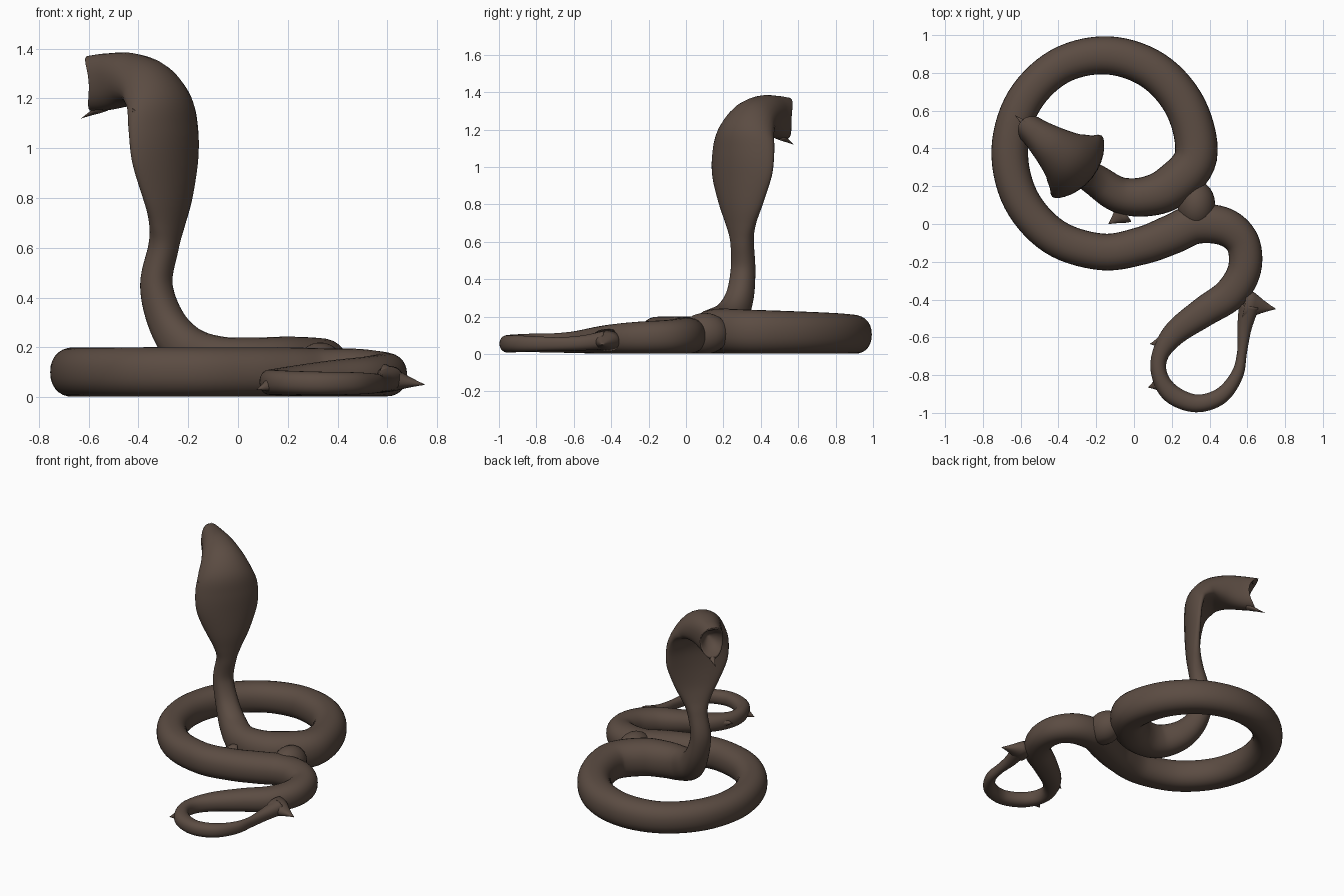
import bpy, bmesh, math
from mathutils import Vector

if "Cube" in bpy.data.objects:
    bpy.data.objects.remove(bpy.data.objects["Cube"])

skin = bpy.data.materials.new("dark brown skin")
skin.diffuse_color = (0.105, 0.072, 0.055, 1)
skin.use_nodes = True
skin.node_tree.nodes["Principled BSDF"].inputs["Base Color"].default_value = skin.diffuse_color
UP = Vector((0, 0, 1))
FACE = Vector((-0.78, 0.63, 0)).normalized()    # direction the head looks
SIDE = Vector((-0.63, -0.78, 0)).normalized()   # across the hood
SEG = 28


def finish(bm, name):
    bmesh.ops.recalc_face_normals(bm, faces=bm.faces)
    for v in bm.verts:
        v.co.z = max(v.co.z, 0.003)
    me = bpy.data.meshes.new(name)
    bm.to_mesh(me)
    bm.free()
    me.materials.append(skin)
    for p in me.polygons:
        p.use_smooth = True
    ob = bpy.data.objects.new(name, me)
    bpy.context.collection.objects.link(ob)
    return ob


def spline(keys, steps=7):
    """Catmull-Rom through tuples of any length."""
    out = []
    n = len(keys)
    for i in range(n - 1):
        p0, p1, p2, p3 = (keys[max(0, min(n - 1, i + k))] for k in (-1, 0, 1, 2))
        for s in range(steps):
            t = s / steps
            out.append([0.5 * (2 * b + (c - a) * t + (2 * a - 5 * b + 4 * c - d) * t * t
                               + (3 * b - a - 3 * c + d) * t ** 3)
                        for a, b, c, d in zip(p0, p1, p2, p3)])
    out.append(list(keys[-1]))
    return out


def ring(c, t, s, a, b, curl, jut):
    n = t.cross(s).normalized()
    pts = []
    for k in range(SEG):
        w = 2 * math.pi * k / SEG
        cu, sv = math.cos(w), math.sin(w)
        u = math.copysign(abs(cu) ** 0.9, cu)
        v = math.copysign(abs(sv) ** 0.9, sv)
        pts.append(c + s * (a * u) + n * (b * v - curl * u * u) + t * (jut * (v * v - 0.5)))
    return pts


def skin_rings(rings, name):
    bm = bmesh.new()
    vs = [[bm.verts.new(p) for p in r] for r in rings]
    for r0, r1 in zip(vs, vs[1:]):
        for k in range(SEG):
            j = (k + 1) % SEG
            bm.faces.new((r0[k], r0[j], r1[j], r1[k]))
    bm.faces.new(vs[0])
    bm.faces.new(vs[-1])
    return finish(bm, name)


def loft(keys, name, mouth=False):
    """keys: x, y, z, half width, half height, forward curl, rim jut"""
    full = []
    for i, k in enumerate(keys):
        a, b = Vector(keys[max(0, i - 1)][:3]), Vector(keys[min(len(keys) - 1, i + 1)][:3])
        s = SIDE if mouth and k[2] > 0.25 else UP.cross(b - a).normalized()
        full.append(tuple(k) + tuple(s))
    pts = spline(full)
    rings = []
    for i, p in enumerate(pts):
        t = (Vector(pts[min(len(pts) - 1, i + 1)][:3]) - Vector(pts[max(0, i - 1)][:3])).normalized()
        s = Vector(p[7:10])
        s = (s - t * s.dot(t)).normalized()
        rings.append(ring(Vector(p[:3]), t, s, *p[3:7]))
    if mouth:  # fold the last ring back inside for the open mouth
        c = Vector(pts[-1][:3])
        for back, f in ((0.005, 0.88), (0.05, 0.6), (0.1, 0.08)):
            rings.append([c + (q - c) * f - FACE * back for q in rings[-1 if f == 0.88 else base]])
            base = len(pts) - 1
    return skin_rings(rings, name)


def spike(base, tip, r, name, flat=1.0):
    base, tip = Vector(base), Vector(tip)
    t = (tip - base).normalized()
    s = UP.cross(t).normalized()
    rings = [ring(base.lerp(tip, f), t, s, r * g, r * g * flat, 0, 0)
             for f, g in ((0, 1), (0.3, 0.75), (0.6, 0.4), (0.85, 0.15), (1, 0.02))]
    return skin_rings(rings, name)


# tail loop and the winding rear body
tail = [(.61, -.43, .075, .055, .05), (.585, -.55, .06, .038, .04), (.572, -.68, .055, .026, .035),
        (.545, -.8, .055, .033, .04), (.46, -.91, .055, .043, .045), (.33, -.95, .055, .047, .047),
        (.2, -.9, .058, .05, .048), (.135, -.8, .06, .042, .05), (.14, -.69, .06, .045, .052),
        (.22, -.575, .065, .065, .06), (.37, -.465, .075, .08, .072), (.51, -.37, .082, .088, .08),
        (.585, -.24, .088, .088, .086), (.575, -.1, .092, .09, .09), (.48, -.015, .098, .1, .096),
        (.33, -.0, .098, .105, .098)]
# big coil on the ground
cx, cy = -.155, .375
coil = [(.2, -.055, .1, .105, .1), (.04, -.115, .1, .1, .1)]
for k in range(11):
    a = math.radians(-92 - k * 30)
    g = max(0, (k - 5) / 5)
    r = .503 - .025 * g
    if k < 10:
        coil.append((cx + r * math.cos(a), cy + (r + .02) * math.sin(a), .1 + .022 * g, .097 + .02 * g, .1 + .024 * g))
# coil turns inward and rises into the neck
neck = [(.2, .2, .123, .115, .12), (.06, .145, .122, .105, .117), (-.08, .155, .135, .095, .11),
        (-.2, .23, .19, .085, .095), (-.285, .285, .3, .073, .075), (-.328, .305, .45, .065, .062),
        (-.3, .3, .6, .064, .056), (-.282, .29, .69, .092, .05, .008), (-.265, .278, .8, .145, .045, .028),
        (-.258, .27, .95, .2, .043, .05), (-.26, .272, 1.08, .207, .048, .058)]
# hood leaning over into the head, measured along the facing direction
for d, z, a, b, c, j in ((.03, 1.19, .187, .065, .055, 0), (.11, 1.262, .155, .085, .045, 0),
                         (.22, 1.278, .115, .105, .015, 0), (.33, 1.268, .085, .114, 0, .02),
                         (.4, 1.262, .075, .112, 0, .05)):
    neck.append((-.26 - .78 * d, .27 + .63 * d, z, a, b, c, j))
path = [tuple(k) + (0,) * (7 - len(k)) for k in tail + coil + neck]
loft(path, "snake_body", mouth=True)

# webbing where the coils touch
bm = bmesh.new()
bmesh.ops.create_uvsphere(bm, u_segments=24, v_segments=14, radius=1)
for v in bm.verts:
    v.co = Vector((.33 + .1 * v.co.x, .1 + .13 * v.co.y, .11 + .11 * v.co.z))
finish(bm, "coil_web")

# pointed scraps on jaw, hood and tail
spike((-.54, .5, 1.165), (-.63, .575, 1.12), .03, "lower_jaw_tip", .6)
spike((-.56, .525, 1.355), (-.592, .555, 1.372), .025, "upper_jaw_tip", .8)
spike((-.4, .175, 1.12), (-.425, .155, 1.16), .025, "hood_barb")
spike((.58, -.42, .075), (.75, -.45, .05), .085, "tail_barb_right", .7)
spike((.16, -.84, .06), (.075, -.865, .03), .055, "tail_barb_left", .8)
spike((.18, -.62, .065), (.085, -.635, .07), .055, "tail_barb_upper", .8)
spike((-.05, .06, .11), (-.135, .0, .12), .06, "neck_barb", .8)
